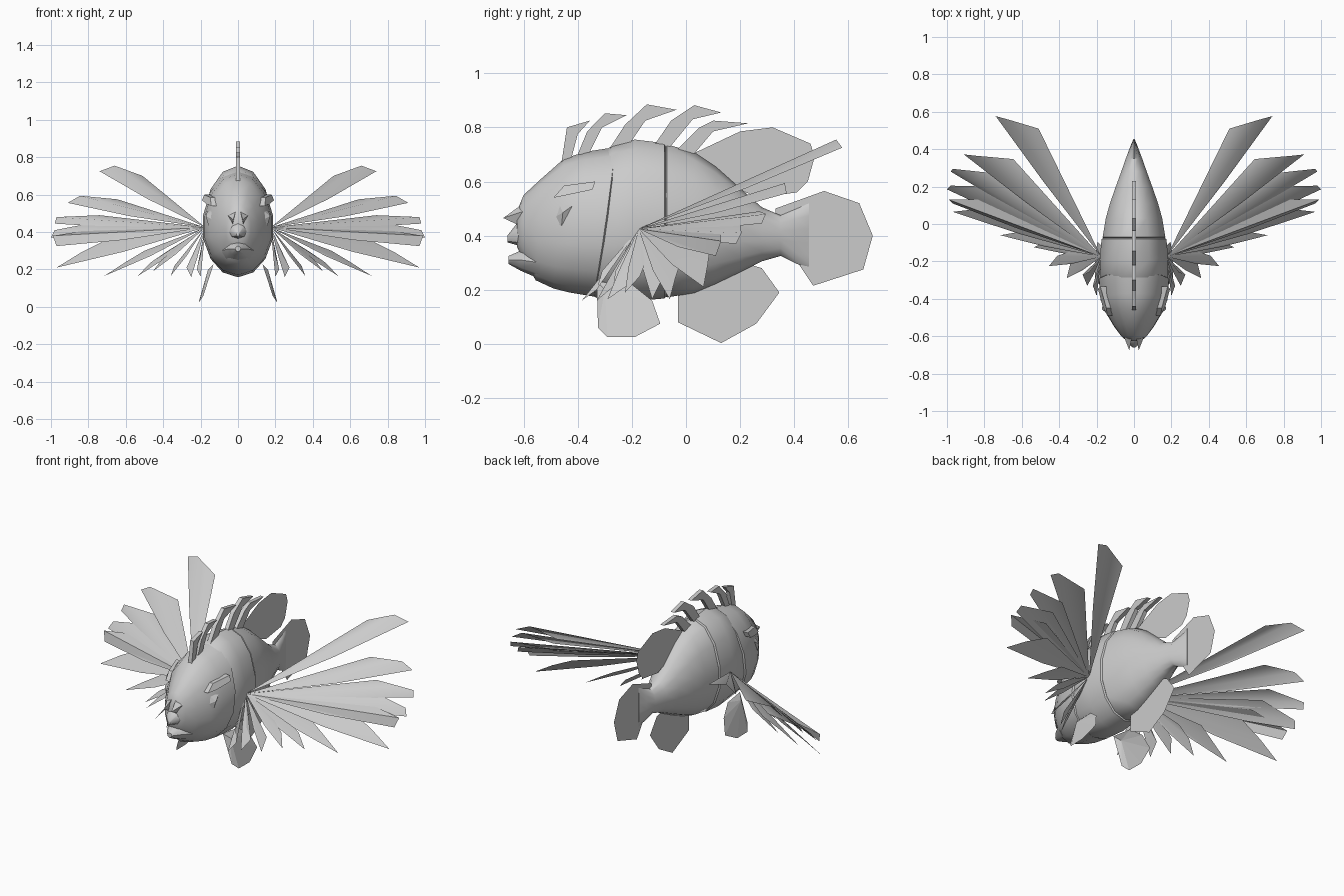
import bpy, bmesh, math
from mathutils import Vector

grey = bpy.data.materials.new("fish grey")
grey.diffuse_color = (0.6, 0.6, 0.6, 1)


def make(name, verts, faces, smooth=None, fix=True):
    me = bpy.data.meshes.new(name)
    me.from_pydata([tuple(v) for v in verts], [], faces)
    bm = bmesh.new()
    bm.from_mesh(me)
    if fix:
        bmesh.ops.recalc_face_normals(bm, faces=bm.faces)
    bm.to_mesh(me)
    bm.free()
    me.materials.append(grey)
    ob = bpy.data.objects.new(name, me)
    bpy.context.collection.objects.link(ob)
    if smooth:
        bpy.ops.object.select_all(action='DESELECT')
        ob.select_set(True)
        bpy.context.view_layer.objects.active = ob
        bpy.ops.object.shade_smooth_by_angle(angle=math.radians(smooth))
    return ob


def loft(name, rings, smooth=40):
    n = len(rings[0])
    verts = [v for r in rings for v in r]
    faces = [(i * n + j, i * n + (j + 1) % n, (i + 1) * n + (j + 1) % n, (i + 1) * n + j)
             for i in range(len(rings) - 1) for j in range(n)]
    faces += [tuple(range(n))[::-1], tuple(range(len(verts) - n, len(verts)))]
    return make(name, verts, faces, smooth)


def ring(y, half, top, bottom, mid, lean=0.0, n=14):
    # egg-shaped section; lean slides the upper half backwards
    out = []
    for k in range(n):
        a = 2 * math.pi * k / n
        s = math.cos(a)
        z = mid + s * ((top - mid) if s > 0 else (mid - bottom))
        out.append((half * math.sin(a), y + lean * s, z))
    return out


def sheet(name, pts, x=0.0):
    # flat fin in the middle plane
    return make(name, [(x, y, z) for y, z in pts], [tuple(range(len(pts)))], fix=False)


def slab(name, pts, thick):
    # upright plate with thickness
    n = len(pts)
    v = [(s * thick, y, z) for s in (-1, 1) for y, z in pts]
    f = [tuple(range(n)), tuple(range(n, 2 * n))[::-1]]
    f += [(i, (i + 1) % n, n + (i + 1) % n, n + i) for i in range(n)]
    return make(name, v, f)


# Head: snout to gill cover, overlapping the trunk with a small step
loft("head", [ring(*r) for r in (
    (-0.625, 0.04, 0.49, 0.36, 0.42, 0.0),
    (-0.60, 0.07, 0.55, 0.31, 0.42, 0.0),
    (-0.545, 0.11, 0.61, 0.235, 0.42, 0.01),
    (-0.47, 0.155, 0.685, 0.205, 0.42, 0.02),
    (-0.40, 0.183, 0.71, 0.19, 0.42, 0.03),
    (-0.30, 0.192, 0.727, 0.175, 0.42, 0.04),
    (-0.285, 0.165, 0.715, 0.19, 0.42, 0.04))])

# Trunk in overlapping bands, tapering to the tail root
loft("trunk_front", [ring(*r) for r in (
    (-0.36, 0.15, 0.69, 0.20, 0.42, 0.03),
    (-0.30, 0.182, 0.735, 0.17, 0.42, 0.03),
    (-0.19, 0.188, 0.755, 0.158, 0.42, 0.0),
    (-0.08, 0.178, 0.742, 0.168, 0.42, 0.0),
    (-0.07, 0.16, 0.725, 0.18, 0.42, 0.0))])
loft("trunk_rear", [ring(*r) for r in (
    (-0.10, 0.15, 0.70, 0.19, 0.42, 0.0),
    (-0.07, 0.172, 0.737, 0.172, 0.42, 0.0),
    (0.03, 0.155, 0.708, 0.188, 0.42, 0.0),
    (0.11, 0.132, 0.655, 0.222, 0.42, 0.0),
    (0.20, 0.10, 0.575, 0.265, 0.41, 0.0),
    (0.28, 0.07, 0.505, 0.305, 0.40, 0.0),
    (0.35, 0.045, 0.475, 0.325, 0.40, 0.0),
    (0.41, 0.022, 0.50, 0.295, 0.40, 0.0),
    (0.455, 0.003, 0.52, 0.285, 0.40, 0.0))])

# Mouth: pointed upper lip, jutting lower jaw, nostril spikes
loft("upper_lip", [ring(-0.58, 0.06, 0.47, 0.36, 0.42, 0, 8),
                   ring(-0.625, 0.045, 0.445, 0.365, 0.40, 0, 8),
                   ring(-0.66, 0.008, 0.40, 0.375, 0.39, 0, 8)])
loft("lower_jaw", [ring(-0.54, 0.09, 0.36, 0.24, 0.30, 0, 8),
                   ring(-0.61, 0.05, 0.345, 0.27, 0.31, 0, 8),
                   ring(-0.655, 0.015, 0.325, 0.295, 0.31, 0, 8)])
for s in (-1, 1):
    side = "left" if s < 0 else "right"
    make("nostril_spike_" + side,
         [(s * .025, -.675, .465), (s * .01, -.60, .52), (s * .055, -.60, .49), (s * .03, -.60, .43)],
         [(0, 1, 2), (0, 2, 3), (0, 3, 1), (1, 3, 2)])

    # Eye: low faceted diamond under a bent brow ridge
    make("eye_" + side,
         [(s * .172, -.455, .485), (s * .12, -.50, .46), (s * .128, -.47, .52),
          (s * .165, -.42, .51), (s * .158, -.46, .435)],
         [(0, 1, 2), (0, 2, 3), (0, 3, 4), (0, 4, 1), (4, 3, 2, 1)])
    brow = [(-.49, .54, .125), (-.45, .585, .13), (-.335, .60, .162), (-.345, .57, .175), (-.44, .55, .15)]
    make("brow_" + side,
         [(s * (x + d), y, z) for d in (-.02, .018) for y, z, x in brow],
         [tuple(range(5)), tuple(range(9, 4, -1))] +
         [(i, (i + 1) % 5, 5 + (i + 1) % 5, 5 + i) for i in range(5)])

    # Pectoral fan: each blade has a shoulder, an upper tip and a lower tip
    blades = [
        ((.51, .51, .70), (.66, .555, .755), (.74, .577, .725)),
        ((.645, .347, .575), (.845, .365, .594), (.91, .372, .556)),
        ((.74, .27, .49), (.97, .295, .48), (.98, .28, .445)),
        ((.75, .20, .455), (.98, .205, .41), (1.0, .185, .37)),
        ((.74, .13, .42), (.99, .13, .38), (.97, .11, .325)),
        ((.70, .09, .36), (.84, .08, .29), (.97, .065, .21)),
        ((.50, -.02, .30), (.60, -.04, .24), (.715, -.06, .165)),
        ((.39, -.08, .29), (.47, -.09, .235), (.535, -.125, .165)),
        ((.35, -.15, .30), (.41, -.17, .25), (.455, -.225, .19)),
        ((.28, -.20, .28), (.34, -.21, .22), (.36, -.29, .165)),
        ((.24, -.26, .27), (.275, -.27, .21), (.25, -.33, .16)),
        ((.20, -.31, .27), (.22, -.33, .20), (.20, -.385, .16)),
    ]
    root = Vector((.175, -.175, .425))
    for i, (a, b, c) in enumerate(blades):
        pts = [root, Vector(a), Vector(b), Vector(c)]
        low = root + (pts[3] - root) * 0.55 + Vector((0, -.01, -.012))
        pts.append(low)
        make(f"pectoral_blade_{side}_{i + 1}",
             [(s * p.x, p.y, p.z) for p in pts],
             [(0, 1, 2), (0, 2, 3), (0, 3, 4)] if s > 0 else [(2, 1, 0), (3, 2, 0), (4, 3, 0)],
             50, fix=False)

    # Pelvic fin: splayed sheet under the belly
    pelvic = [(-.33, .23, .13), (-.325, .06, .185), (-.29, .025, .208), (-.19, .025, .21),
              (-.095, .075, .195), (-.125, .16, .165), (-.2, .22, .14)]
    make("pelvic_fin_" + side, [(s * x, y, z) for y, z, x in pelvic] + [(s * .16, -.30, .20)],
         [(i, (i + 1) % 7, 7) for i in range(7)])

# Dorsal spines: bent blades leaning back
spines = [
    [(-.46, .67), (-.44, .80), (-.355, .825), (-.40, .775), (-.425, .68)],
    [(-.40, .70), (-.365, .785), (-.30, .852), (-.22, .845), (-.31, .80), (-.36, .70)],
    [(-.29, .71), (-.225, .81), (-.145, .885), (-.035, .865), (-.15, .825), (-.215, .73)],
    [(-.12, .73), (-.055, .825), (.03, .882), (.13, .855), (.025, .83), (-.065, .72)],
    [(-.04, .71), (.05, .80), (.10, .825), (.23, .815), (.10, .785), (.02, .69)],
]
for i, p in enumerate(spines):
    slab(f"dorsal_spine_{i + 1}", p, 0.012)

# Flat middle fins
sheet("rear_dorsal_fin", [(.02, .70), (.20, .785), (.32, .80), (.46, .74), (.475, .69),
                          (.45, .60), (.41, .56), (.27, .54), (.12, .60)])
sheet("anal_fin", [(-.03, .20), (-.03, .08), (.13, .003), (.26, .075), (.345, .19),
                   (.28, .28), (.18, .31), (.05, .24)])
sheet("tail_fin", [(.33, .50), (.51, .565), (.64, .52), (.69, .40), (.655, .275),
                   (.47, .215), (.42, .29), (.34, .38)])
